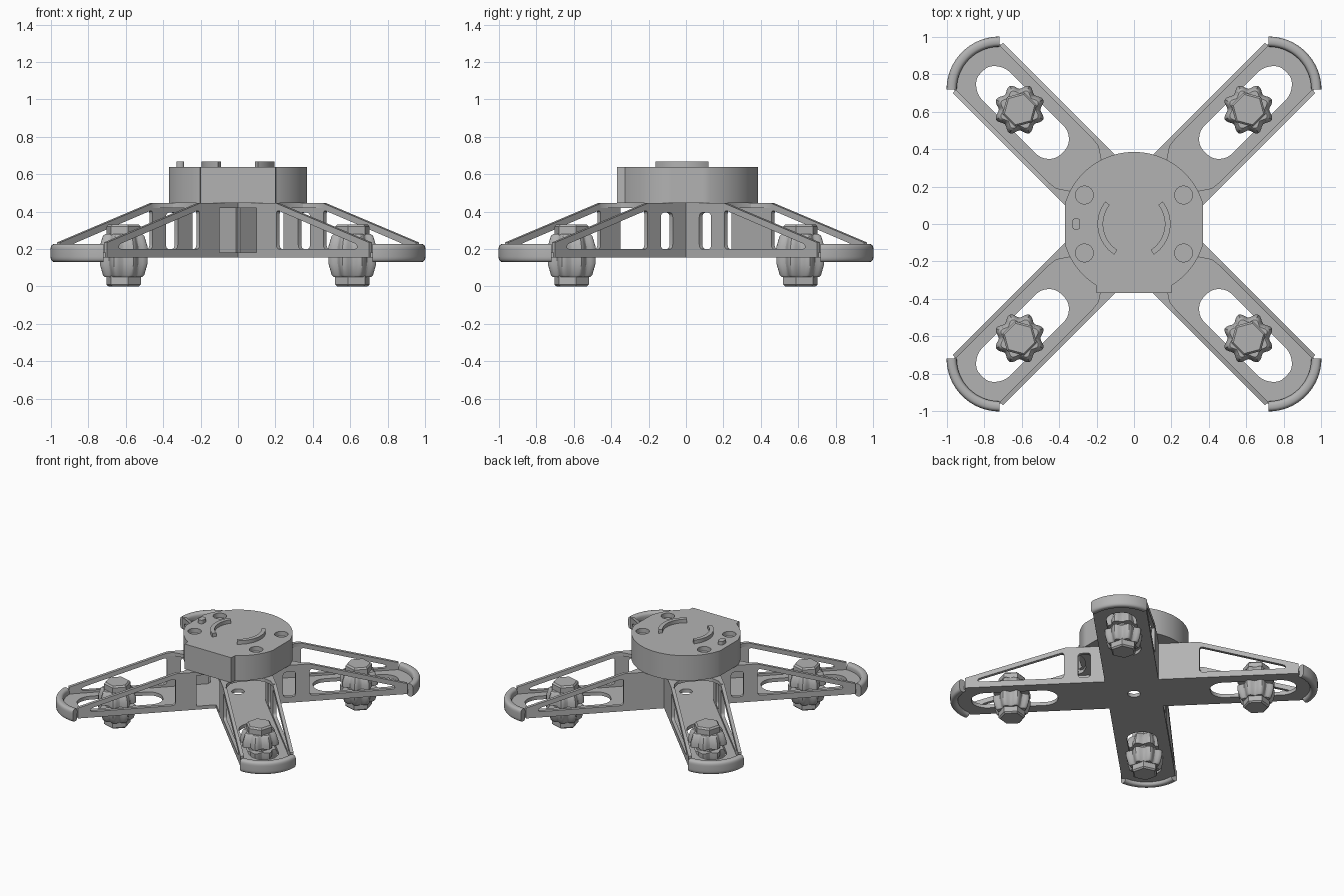
import bpy
import bmesh
from math import sin, cos, pi, radians
from mathutils import Matrix, Vector

if "Cube" in bpy.data.objects:
    bpy.data.objects.remove(bpy.data.objects["Cube"], do_unlink=True)

GREY = (0.45, 0.45, 0.45, 1)
grey = bpy.data.materials.new("plain grey")
grey.use_nodes = True
grey.diffuse_color = GREY
grey.node_tree.nodes["Principled BSDF"].inputs["Base Color"].default_value = GREY
parts = []


def add_part(name, mesh, matrix=Matrix()):
    mesh.transform(matrix)
    mesh.materials.clear()
    mesh.materials.append(grey)
    obj = bpy.data.objects.new(name, mesh)
    bpy.context.collection.objects.link(obj)
    parts.append(obj)


def arc(cx, cy, radius, start, end, steps):
    angles = [radians(start + (end - start) * i / steps) for i in range(steps + 1)]
    return [(cx + radius * cos(a), cy + radius * sin(a)) for a in angles]


def circle(cx, cy, radius, steps=24):
    return arc(cx, cy, radius, 0, 360, steps)[:-1]


def rounded(points, radius, steps=4):
    """Fillet every corner of a closed outline."""
    out = []
    for i, p in enumerate(points):
        p = Vector(p)
        a = Vector(points[i - 1]) - p
        b = Vector(points[(i + 1) % len(points)]) - p
        s = p + a.normalized() * min(radius, a.length * 0.45)
        e = p + b.normalized() * min(radius, b.length * 0.45)
        for k in range(steps + 1):
            t = k / steps
            out.append(tuple(s * (1 - t) ** 2 + p * 2 * t * (1 - t) + e * t * t))
    return out


def sheet(name, outlines, low, high, matrix=Matrix()):
    """Extrude a flat outline with holes from low to high."""
    curve = bpy.data.curves.new(name, "CURVE")
    curve.dimensions = "2D"
    curve.fill_mode = "BOTH"
    curve.extrude = (high - low) / 2
    for outline in outlines:
        spline = curve.splines.new("POLY")
        spline.points.add(len(outline) - 1)
        for point, (x, y) in zip(spline.points, outline):
            point.co = (x, y, 0, 1)
        spline.use_cyclic_u = True
    temp = bpy.data.objects.new(name + " outline", curve)
    bpy.context.collection.objects.link(temp)
    mesh = bpy.data.meshes.new_from_object(temp)
    bpy.data.objects.remove(temp, do_unlink=True)
    bpy.data.curves.remove(curve)
    bm = bmesh.new()
    bm.from_mesh(mesh)
    bmesh.ops.remove_doubles(bm, verts=bm.verts, dist=1e-5)
    bmesh.ops.recalc_face_normals(bm, faces=bm.faces)
    bm.to_mesh(mesh)
    bm.free()
    add_part(name, mesh, matrix @ Matrix.Translation((0, 0, (low + high) / 2)))


def loft(name, rings, matrix):
    """Bridge equal rings of points and cap both ends."""
    bm = bmesh.new()
    loops = [[bm.verts.new(p) for p in ring] for ring in rings]
    n = len(loops[0])
    for a, b in zip(loops, loops[1:]):
        for i in range(n):
            j = (i + 1) % n
            bm.faces.new((a[i], a[j], b[j], b[i]))
    bm.faces.new(loops[0])
    bm.faces.new(loops[-1])
    bmesh.ops.recalc_face_normals(bm, faces=bm.faces)
    mesh = bpy.data.meshes.new(name)
    bm.to_mesh(mesh)
    bm.free()
    add_part(name, mesh, matrix)


def turned(name, shape, profile, matrix):
    loft(name, [[(x * s, y * s, z) for x, y in shape] for z, s in profile], matrix)


# Hub: round housing, flattened at the sides, with a square boss in front
disc = arc(0, 0, 0.385, -58, 238, 96)
hub_outline = [(max(-0.37, min(0.37, x)), y) for x, y in disc]
hub_outline += [(-0.2, -0.37), (0.2, -0.37)]
screw_holes = [circle(x, y, 0.048) for x in (-0.265, 0.265) for y in (-0.155, 0.155)]
sheet("hub_body", [hub_outline], 0.445, 0.605)
sheet("hub_cover", [hub_outline] + screw_holes, 0.605, 0.64)

# Raised keys on the cover
for side, turn in (("right", 0), ("left", 1)):
    band = arc(0, 0, 0.195, 142, 237, 20) + arc(0, 0, 0.165, 237, 142, 20)
    if not turn:
        sheet("left_curved_key", [[(-x, y) for x, y in band]], 0.63, 0.668)
    else:
        sheet("right_curved_key", [band], 0.63, 0.668)
sheet("small_key", [rounded([(-0.33, -0.03), (-0.288, -0.03), (-0.288, 0.03),
                             (-0.33, 0.03)], 0.018)], 0.63, 0.668)

# Shared arm outlines: x runs outward along the arm
HALF = 0.19
floor_outline = (arc(0, 0, 0.045, 45, -45, 8) + [(HALF, -HALF)]
                 + arc(1.018, 0, 0.24, -52, 52, 20) + [(HALF, HALF)])
floor_slot = rounded([(0.54, -0.05), (0.6, -0.105), (1.08, -0.105), (1.15, -0.05),
                      (1.15, 0.05), (1.08, 0.105), (0.6, 0.105), (0.54, 0.05)], 0.04)
roof_half = [(0.48, HALF), (0.48, 0.165), (0.43, 0.16), (0.37, 0.12), (0.345, 0.06)]
roof_outline = ([(0, 0), (HALF, HALF)] + roof_half
                + [(x, -y) for x, y in reversed(roof_half)] + [(HALF, -HALF)])
truss_window = rounded([(0.48, 0.2), (0.48, 0.41), (1.09, 0.225), (1.09, 0.2)], 0.025)
wall_window = rounded([(0.29, 0.2), (0.29, 0.395), (0.38, 0.395), (0.38, 0.2)], 0.025)
knob_shape = []
for i in range(64):
    a = 2 * pi * i / 64
    r = 0.124 + 0.013 * cos(8 * a + pi)
    knob_shape.append((r * cos(a), r * sin(a)))
hexagon = circle(0, 0, 0.095, 6)
UPRIGHT = Matrix.Rotation(pi / 2, 4, "X")

arms = (("back_left", 45), ("back_right", 135), ("front_right", 225), ("front_left", 315))
for label, angle in arms:
    spin = Matrix.Rotation(radians(angle), 4, "Z")
    sheet(label + "_arm_floor", [floor_outline, floor_slot], 0.155, 0.182, spin)
    sheet(label + "_arm_roof", [roof_outline], 0.42, 0.446, spin)

    # Truss walls along both edges of the arm
    for side in (-1, 1):
        facing = radians(angle + 90 * side)
        toward_side = cos(facing) * cos(radians(angle)) < 0 or sin(facing) * sin(radians(angle)) > 0
        in_front = not toward_side and sin(radians(angle)) < 0
        # walls bordering the left and right gaps are windowed, the front gap is open
        start = 0.33 if in_front else 0.18
        outline = [(start, 0.155), (start, 0.446), (0.475, 0.446), (1.18, 0.235), (1.18, 0.155)]
        holes = [truss_window]
        gap = Vector((cos(radians(angle)) + cos(facing), sin(radians(angle)) + sin(facing)))
        if abs(gap.x) > abs(gap.y):
            outline[0], outline[1] = (0.18, 0.155), (0.18, 0.446)
            holes.append(wall_window)
        elif gap.y < 0:
            outline[0], outline[1] = (0.33, 0.155), (0.33, 0.446)
        place = spin @ Matrix.Translation((0, side * (HALF - 0.0125), 0)) @ UPRIGHT
        sheet(label + "_arm_wall", [outline] + holes, -0.0125, 0.0125, place)

    # Rounded bumper wrapped around the tip
    section = rounded([(0.228, 0.13), (0.282, 0.13), (0.282, 0.228), (0.228, 0.228)], 0.03, 6)
    rings = []
    for i in range(25):
        a = radians(-45 + 90 * i / 24)
        rings.append([(1.018 + r * cos(a), r * sin(a), z) for r, z in section])
    loft(label + "_bumper", rings, spin)

    # Clamp knobs above and below the slot, with hexagon bolt ends
    post = spin @ Matrix.Translation((0.865, 0, 0))
    turned(label + "_lower_knob", knob_shape,
           [(0.05, 0.78), (0.062, 0.87), (0.12, 1), (0.155, 1)], post)
    turned(label + "_upper_knob", knob_shape,
           [(0.182, 1), (0.215, 1), (0.27, 0.87), (0.28, 0.78)], post)
    turned(label + "_bolt", hexagon,
           [(0, 0.88), (0.01, 1), (0.32, 1), (0.332, 0.88)], post)

# Smooth the round parts, keep the edges crisp
bpy.ops.object.select_all(action="DESELECT")
for obj in parts:
    obj.select_set(True)
bpy.context.view_layer.objects.active = parts[0]
bpy.ops.object.shade_smooth_by_angle(angle=radians(30))
